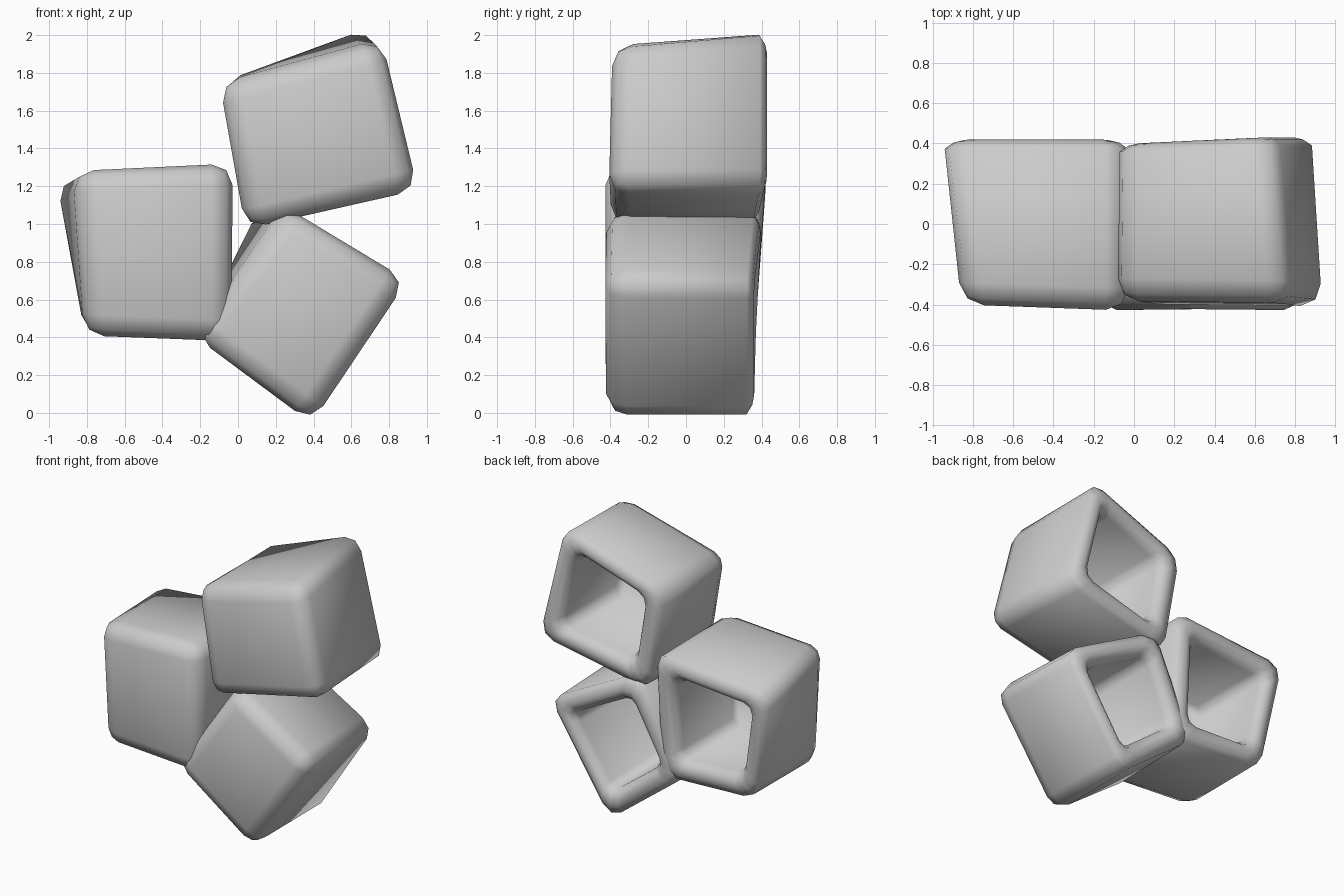
import bpy, bmesh

if "Cube" in bpy.data.objects:
    bpy.data.objects.remove(bpy.data.objects["Cube"])

grey = bpy.data.materials.new("plain grey")
grey.diffuse_color = (0.6, 0.6, 0.6, 1)
grey.use_nodes = True
grey.node_tree.nodes["Principled BSDF"].inputs["Base Color"].default_value = grey.diffuse_color

SIZE = 0.86    # typical box width, turns wall thickness into a scale factor
# rim and cavity as (distance in from the outer edge, y offset from the outer edge)
RIM = ((0.04, 0.03), (0.08, 0.04), (0.12, 0.02), (0.15, -0.03), (0.16, -0.58))


def open_box(name, front, back):
    """Soft-edged box, open at the back; corners run TL, TR, BR, BL as (x, y, z)."""
    bm = bmesh.new()
    f = [bm.verts.new(c) for c in front]
    b = [bm.verts.new(c) for c in back]
    bm.faces.new(f)
    bm.faces.new(b[::-1])
    for i in range(4):
        j = (i + 1) % 4
        bm.faces.new((f[i], b[i], b[j], f[j]))
    bmesh.ops.recalc_face_normals(bm, faces=bm.faces)

    # rounded front and side edges
    edges = [e for e in bm.edges if not (e.verts[0] in b and e.verts[1] in b)]
    bmesh.ops.bevel(bm, geom=edges, offset=0.11, offset_type='OFFSET',
                    segments=2, profile=0.5, affect='EDGES')

    # rolled rim, then the deep cavity
    rear = max(bm.faces, key=lambda p: p.calc_center_median().y)
    outline = [v.co.copy() for v in rear.verts]
    lo = [min(c[k] for c in outline) for k in range(3)]
    hi = [max(c[k] for c in outline) for k in range(3)]
    mid = rear.calc_center_median()
    mid.x, mid.z = (lo[0] + hi[0]) / 2, (lo[2] + hi[2]) / 2
    ring = list(rear.verts)
    bm.faces.remove(rear)
    for inset, dy in RIM:
        s = 1 - 2 * inset / SIZE
        new = []
        for c in outline:
            p = mid + (c - mid) * s
            p.y = c.y + dy
            new.append(bm.verts.new(p))
        for i in range(len(ring)):
            j = (i + 1) % len(ring)
            bm.faces.new((ring[i], ring[j], new[j], new[i]))
        ring = new
    bm.faces.new(ring)
    bmesh.ops.recalc_face_normals(bm, faces=bm.faces)

    mesh = bpy.data.meshes.new(name)
    bm.to_mesh(mesh)
    bm.free()
    mesh.materials.append(grey)
    for p in mesh.polygons:
        p.use_smooth = True
    obj = bpy.data.objects.new(name, mesh)
    bpy.context.collection.objects.link(obj)


# left box, rear upper outer corner flared outwards
open_box("left_box",
         [(-0.86, -0.40, 1.29), (-0.03, -0.43, 1.32), (-0.03, -0.43, 0.38), (-0.82, -0.40, 0.41)],
         [(-0.96, 0.38, 1.23), (-0.03, 0.38, 1.31), (-0.04, 0.33, 0.38), (-0.81, 0.33, 0.41)])

# upper box, rear top corner raised
open_box("upper_box",
         [(-0.10, -0.38, 1.75), (0.77, -0.39, 1.97), (0.96, -0.41, 1.18), (0.04, -0.40, 0.97)],
         [(-0.09, 0.36, 1.75), (0.70, 0.39, 2.04), (0.91, 0.39, 1.18), (0.04, 0.35, 0.99)])

# lower box, standing on one corner
open_box("lower_box",
         [(0.26, -0.42, 1.10), (0.90, -0.43, 0.70), (0.39, -0.42, -0.055), (-0.24, -0.43, 0.41)],
         [(0.12, 0.36, 1.10), (0.88, 0.32, 0.70), (0.39, 0.32, -0.055), (-0.22, 0.33, 0.41)])
